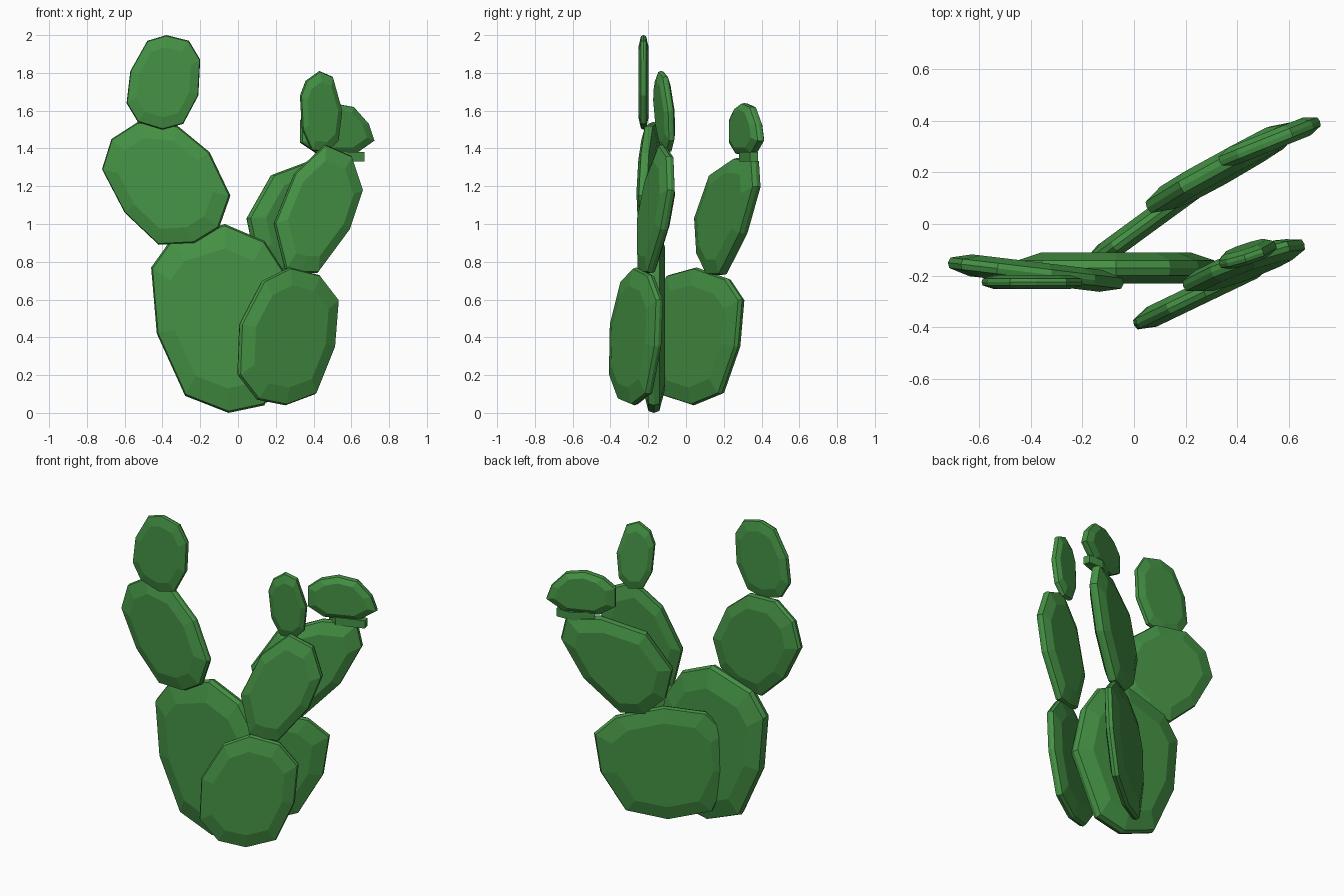
import bpy
import bmesh
from mathutils import Vector

default_cube = bpy.data.objects.get("Cube")
if default_cube:
    bpy.data.objects.remove(default_cube, do_unlink=True)

# Single flat green for every pad
green = bpy.data.materials.new("cactus green")
green.use_nodes = True
colour = (0.06, 0.29, 0.06, 1.0)
green.diffuse_color = colour
green.node_tree.nodes["Principled BSDF"].inputs["Base Color"].default_value = colour

# Cross-section of a pad: (outline scale, depth as a share of thickness)
SECTION = ((0.74, -0.5), (0.98, -0.24), (1.0, 0.0), (0.98, 0.24), (0.74, 0.5))


def add_object(name, bm):
    bmesh.ops.recalc_face_normals(bm, faces=bm.faces)
    mesh = bpy.data.meshes.new(name)
    bm.to_mesh(mesh)
    bm.free()
    mesh.materials.append(green)
    obj = bpy.data.objects.new(name, mesh)
    bpy.context.collection.objects.link(obj)
    return obj


def loft_rings(name, rings):
    """Bridge equal-sized rings of points and cap both ends."""
    bm = bmesh.new()
    loops = [[bm.verts.new(point) for point in ring] for ring in rings]
    count = len(loops[0])
    for lower, upper in zip(loops, loops[1:]):
        for i in range(count):
            j = (i + 1) % count
            bm.faces.new((lower[i], lower[j], upper[j], upper[i]))
    bm.faces.new(loops[0])
    bm.faces.new(loops[-1])
    return add_object(name, bm)


def pad(name, outline, depth, thickness, turn=0.0, lean=0.0):
    """Flat faceted pad: outline in x and z, set on a plane that is
    turned (y per x) and leaning (y per z) about the outline's middle."""
    xs, zs = zip(*outline)
    cx, cz = (min(xs) + max(xs)) / 2, (min(zs) + max(zs)) / 2
    centre = Vector((cx, depth, cz))
    normal = Vector((-turn, 1.0, -lean)).normalized()
    spokes = [Vector((x - cx, (x - cx) * turn + (z - cz) * lean, z - cz))
              for x, z in outline]
    rings = [[centre + spoke * scale + normal * thickness * offset
              for spoke in spokes] for scale, offset in SECTION]
    return loft_rings(name, rings)


# Large central pad standing on the ground
pad("main_pad",
    [(-0.05, 0), (-0.28, 0.09), (-0.43, 0.42), (-0.46, 0.77), (-0.36, 0.91),
     (-0.07, 1), (0.14, 0.91), (0.25, 0.74), (0.32, 0.42), (0.14, 0.04)],
    depth=-0.17, thickness=0.12)

# Right-hand branch: round pad with a small one on top
pad("right_middle_pad",
    [(-0.42, 0.89), (-0.6, 1.06), (-0.72, 1.29), (-0.67, 1.45), (-0.53, 1.54),
     (-0.32, 1.52), (-0.15, 1.38), (-0.04, 1.15), (-0.1, 0.98), (-0.23, 0.9)],
    depth=-0.19, thickness=0.085, turn=-0.12)
pad("right_top_pad",
    [(-0.4, 1.5), (-0.53, 1.54), (-0.59, 1.64), (-0.57, 1.81), (-0.48, 1.97),
     (-0.38, 2), (-0.26, 1.97), (-0.2, 1.87), (-0.21, 1.68), (-0.29, 1.53)],
    depth=-0.225, thickness=0.055)

# Front left branch: three stacked pads
pad("front_lower_pad",
    [(0.25, 0.04), (0.1, 0.07), (0, 0.2), (0.01, 0.47), (0.13, 0.7),
     (0.27, 0.77), (0.43, 0.73), (0.53, 0.6), (0.51, 0.35), (0.41, 0.1)],
    depth=-0.265, thickness=0.085, turn=0.48)
pad("front_middle_pad",
    [(0.33, 0.74), (0.25, 0.76), (0.19, 1), (0.3, 1.27), (0.46, 1.42),
     (0.6, 1.36), (0.66, 1.18), (0.59, 0.97), (0.42, 0.74)],
    depth=-0.16, thickness=0.085, turn=0.32, lean=0.07)
pad("front_top_pad",
    [(0.39, 1.39), (0.34, 1.5), (0.33, 1.68), (0.36, 1.76), (0.43, 1.81),
     (0.5, 1.78), (0.55, 1.6), (0.53, 1.44), (0.47, 1.38)],
    depth=-0.115, thickness=0.06, turn=0.32, lean=-0.07)

# Rear left branch: wide pads reaching backwards
pad("rear_lower_pad",
    [(0.1, 0.04), (-0.11, 0.09), (-0.2, 0.35), (-0.18, 0.6), (-0.08, 0.73),
     (0.12, 0.77), (0.35, 0.71), (0.45, 0.6), (0.42, 0.35), (0.3, 0.1)],
    depth=0.06, thickness=0.085, turn=0.73)
pad("rear_middle_pad",
    [(0.2, 0.73), (0.09, 0.84), (0.05, 1.03), (0.18, 1.26), (0.42, 1.35),
     (0.6, 1.34), (0.63, 1.2), (0.52, 0.95), (0.33, 0.73)],
    depth=0.215, thickness=0.1, turn=0.53, lean=0.05)
pad("rear_top_pad",
    [(0.42, 1.37), (0.33, 1.43), (0.33, 1.55), (0.4, 1.61), (0.5, 1.64),
     (0.61, 1.62), (0.69, 1.53), (0.72, 1.44), (0.62, 1.37)],
    depth=0.32, thickness=0.075, turn=0.4)

# Thin sliver joining the two upper rear pads
neck = [(0.44, 0.3), (0.5, 0.28), (0.67, 0.34), (0.66, 0.38), (0.56, 0.38)]
loft_rings("rear_neck", [[Vector((x, y, z)) for x, y in neck]
                         for z in (1.33, 1.38)])
